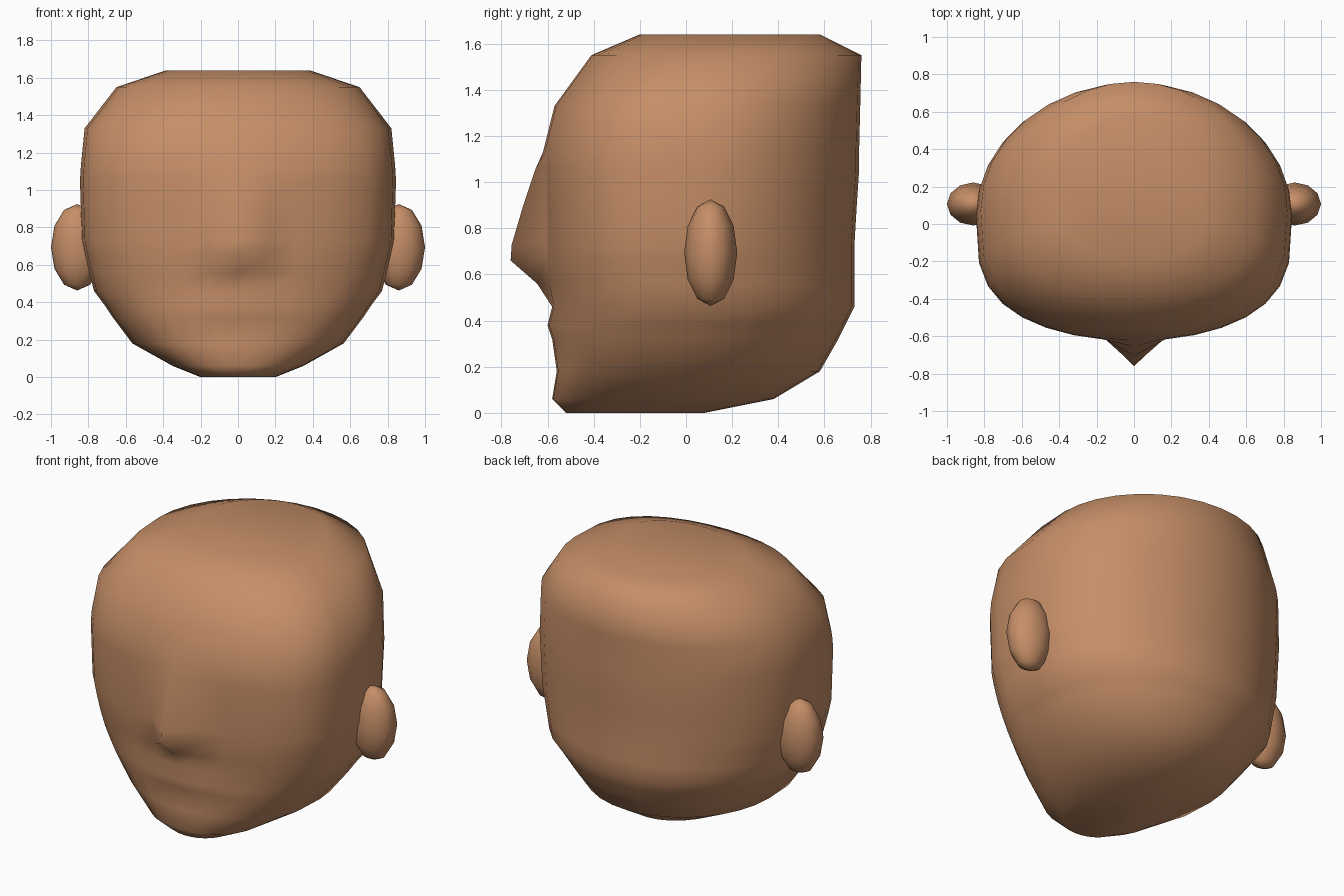
import bpy, bmesh
from math import sin, cos, pi, copysign

cube = bpy.data.objects.get("Cube")
if cube:
    bpy.data.objects.remove(cube, do_unlink=True)

skin = bpy.data.materials.new("skin")
skin.use_nodes = True
colour = (0.56, 0.27, 0.135, 1)
skin.diffuse_color = colour
skin.node_tree.nodes["Principled BSDF"].inputs["Base Color"].default_value = colour

SEGMENTS = 32

# Head cross-sections: height, half width, front y, back y, nose or lip bulge
RINGS = [
    (0.0, 0.20, -0.52, 0.08, 0),
    (0.06, 0.35, -0.58, 0.38, 0),
    (0.18, 0.565, -0.56, 0.58, 0),
    (0.32, 0.67, -0.58, 0.66, 0),
    (0.38, 0.71, -0.585, 0.69, 0.015),
    (0.46, 0.77, -0.58, 0.73, 0),
    (0.56, 0.795, -0.60, 0.73, 0.045),
    (0.66, 0.82, -0.61, 0.73, 0.15),
    (0.73, 0.835, -0.615, 0.73, 0.14),
    (0.90, 0.84, -0.62, 0.74, 0.085),
    (1.05, 0.845, -0.625, 0.75, 0.03),
    (1.13, 0.84, -0.62, 0.75, 0),
    (1.33, 0.82, -0.57, 0.755, 0),
    (1.55, 0.65, -0.41, 0.76, 0),
    (1.64, 0.385, -0.20, 0.58, 0),
]


def finish(bm, name):
    """Turn a bmesh into a smooth skin-coloured object."""
    bmesh.ops.recalc_face_normals(bm, faces=bm.faces)
    for face in bm.faces:
        face.smooth = True
    mesh = bpy.data.meshes.new(name)
    bm.to_mesh(mesh)
    bm.free()
    mesh.materials.append(skin)
    obj = bpy.data.objects.new(name, mesh)
    bpy.context.collection.objects.link(obj)
    return obj


def section(bm, z, width, front, back, bulge):
    """One ring: a flattened curve for the face, a round one for the back."""
    middle = front + 0.486 * (back - front)
    ring = []
    for i in range(SEGMENTS):
        angle = 2 * pi * i / SEGMENTS
        c = cos(angle)
        if c > 0:
            y = middle - (middle - front) * c ** 0.6
        else:
            y = middle - (back - middle) * c
        if i == 0:
            y -= bulge
        elif z < 0.4 and i in (1, SEGMENTS - 1):
            y -= bulge
        ring.append(bm.verts.new((width * sin(angle), y, z)))
    return ring


# Head with nose, lips and chin
bm = bmesh.new()
rings = [section(bm, *row) for row in RINGS]
for low, high in zip(rings, rings[1:]):
    for i in range(SEGMENTS):
        j = (i + 1) % SEGMENTS
        bm.faces.new((low[i], low[j], high[j], high[i]))
bm.faces.new(rings[0][::-1])
bm.faces.new(rings[-1])
finish(bm, "head")

# Ears
for side, name in ((1, "left_ear"), (-1, "right_ear")):
    bm = bmesh.new()
    bmesh.ops.create_uvsphere(bm, u_segments=12, v_segments=6, radius=1)
    ear = finish(bm, name)
    ear.location = (side * 0.86, 0.107, 0.694)
    ear.scale = (0.14, 0.115, 0.231)
